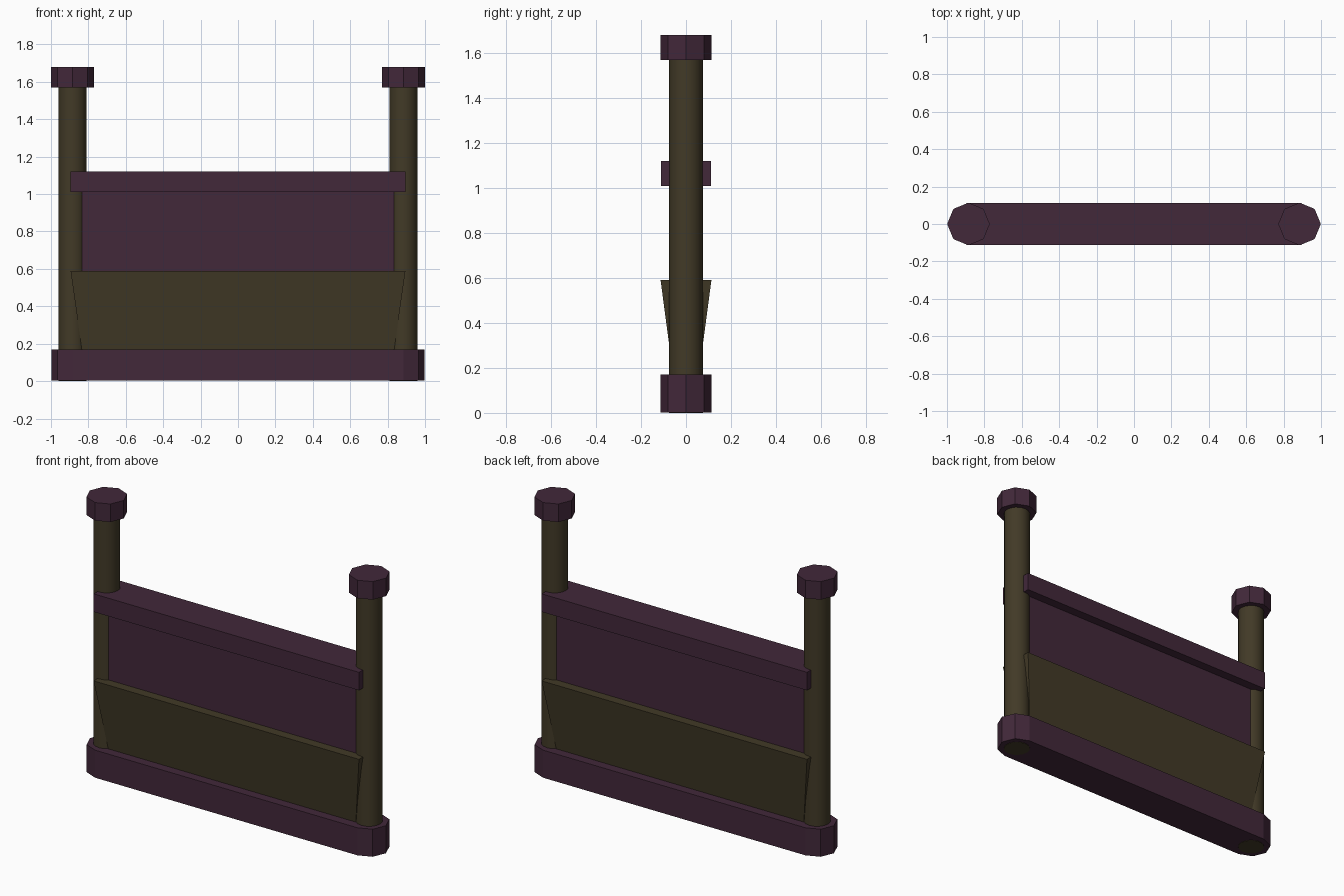
import bpy, bmesh, math

if "Cube" in bpy.data.objects:
    bpy.data.objects.remove(bpy.data.objects["Cube"])

def material(name, rgb):
    m = bpy.data.materials.new(name)
    m.diffuse_color = (*rgb, 1)
    m.use_nodes = True
    m.node_tree.nodes["Principled BSDF"].inputs["Base Color"].default_value = m.diffuse_color
    return m

PURPLE = material("dark purple", (0.054, 0.021, 0.042))
OLIVE = material("dark olive", (0.054, 0.042, 0.020))
POST_X = 0.885

def loft(name, rings, mat, bevel=0.0, smooth=False):
    """Closed solid from a bottom and a top outline, each (points, z)."""
    bm = bmesh.new()
    (p0, z0), (p1, z1) = rings
    lo = [bm.verts.new((x, y, z0)) for x, y in p0]
    hi = [bm.verts.new((x, y, z1)) for x, y in p1]
    n = len(lo)
    bm.faces.new(lo[::-1])
    bm.faces.new(hi)
    for i in range(n):
        j = (i + 1) % n
        bm.faces.new((lo[i], lo[j], hi[j], hi[i]))
    if bevel:
        edges = [e for e in bm.edges if e.calc_face_angle() > math.radians(60)]
        bmesh.ops.bevel(bm, geom=edges, offset=bevel, segments=1, affect='EDGES')
    me = bpy.data.meshes.new(name)
    bm.to_mesh(me)
    bm.free()
    me.materials.append(mat)
    ob = bpy.data.objects.new(name, me)
    bpy.context.collection.objects.link(ob)
    if smooth:
        for f in me.polygons:
            f.use_smooth = len(f.vertices) == 4
    return ob

def circle(r, n, cx=0.0):
    return [(cx + r * math.cos(2 * math.pi * i / n), r * math.sin(2 * math.pi * i / n)) for i in range(n)]

def rect(x, y):
    return [(-x, -y), (x, -y), (x, y), (-x, y)]

# base beam with half-octagon ends
ends = [(s, math.radians(a0 + 45 * k)) for s, a0 in ((1, -90), (-1, 90)) for k in range(5)]
outline = [(s * POST_X + 0.113 * math.cos(a), 0.113 * math.sin(a)) for s, a in ends]
loft("base_beam", [(outline, 0.002), (outline, 0.17)], PURPLE, 0.006)

# posts and octagonal caps
for side, s in (("left", -1), ("right", 1)):
    post = circle(0.075, 16, s * POST_X)
    loft(side + "_post", [(post, 0.0), (post, 1.6)], OLIVE, smooth=True)
    cap = circle(0.114, 8, s * POST_X)
    loft(side + "_cap", [(cap, 1.57), (cap, 1.68)], PURPLE, 0.005)

# centre panel
loft("panel", [(rect(0.835, 0.056), 0.16), (rect(0.835, 0.056), 1.02)], PURPLE)

# flared lower board, wider at the top
loft("flared_board", [(rect(0.835, 0.057), 0.168), (rect(0.895, 0.113), 0.59)], OLIVE)

# top rail
loft("top_rail", [(rect(0.895, 0.112), 1.01), (rect(0.895, 0.112), 1.12)], PURPLE, 0.006)
